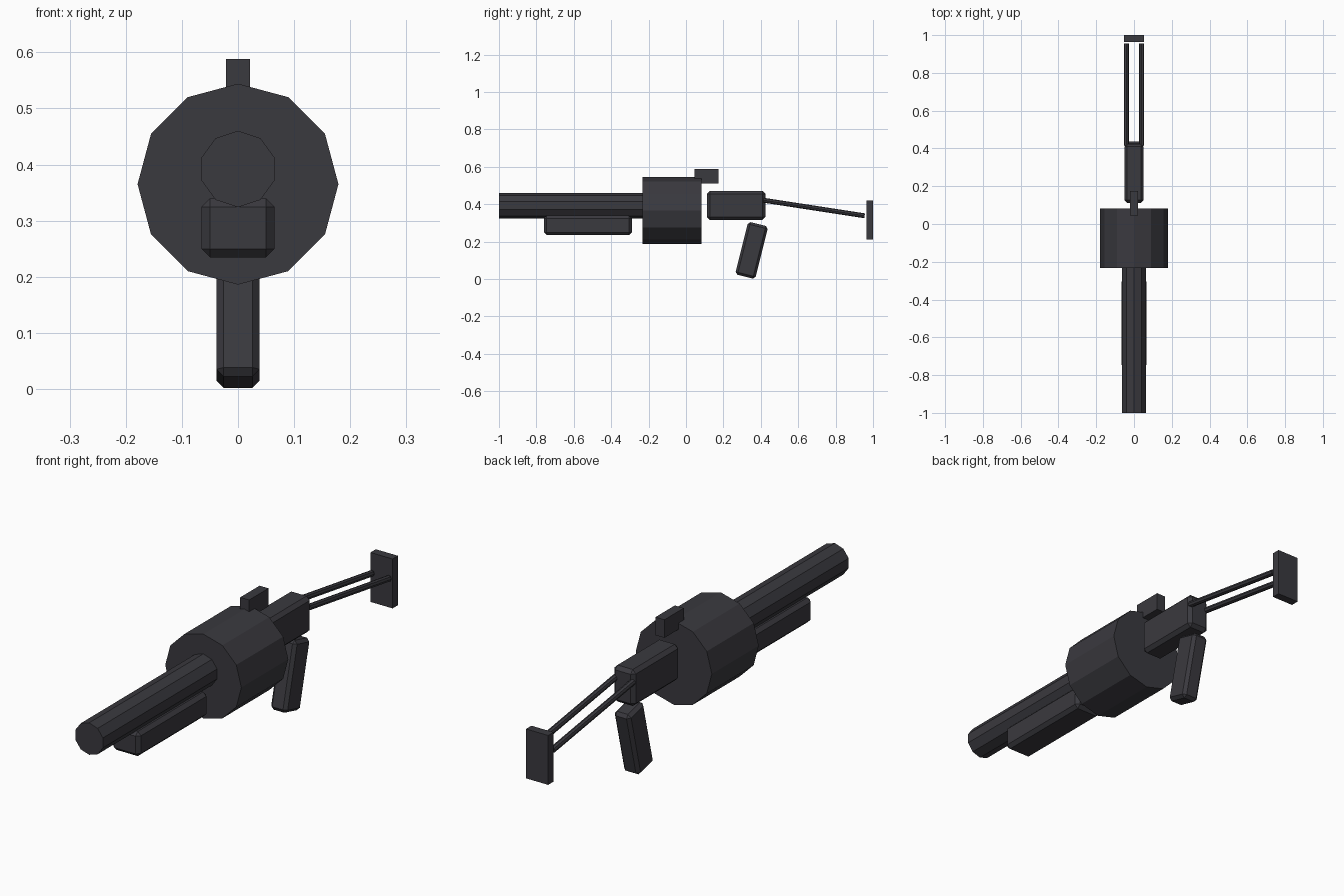
import bpy
import bmesh
import math
from mathutils import Matrix, Vector

cube = bpy.data.objects.get("Cube")
if cube:
    bpy.data.objects.remove(cube, do_unlink=True)

# One dark metal colour for the whole model
gunmetal = bpy.data.materials.new("dark_gunmetal")
gunmetal.use_nodes = True
colour = (0.042, 0.041, 0.049, 1)
gunmetal.diffuse_color = colour
gunmetal.node_tree.nodes["Principled BSDF"].inputs["Base Color"].default_value = colour


def finish(name, bm):
    mesh = bpy.data.meshes.new(name)
    bm.to_mesh(mesh)
    bm.free()
    mesh.materials.append(gunmetal)
    obj = bpy.data.objects.new(name, mesh)
    bpy.context.collection.objects.link(obj)
    return obj


def box(name, centre, size, bevel=0, tilt=0):
    """Box with optional chamfered edges, tilted about x in degrees."""
    bm = bmesh.new()
    bmesh.ops.create_cube(bm, size=1, matrix=Matrix.Diagonal((*size, 1)))
    obj = finish(name, bm)
    obj.location = centre
    obj.rotation_euler.x = math.radians(tilt)
    if bevel:
        mod = obj.modifiers.new("chamfer", "BEVEL")
        mod.width = bevel
        mod.segments = 1
    return obj


def tube(name, start, end, radius, sides):
    """Flat-sided cylinder between two points, with a corner line on top."""
    start, end = Vector(start), Vector(end)
    axis = end - start
    bm = bmesh.new()
    bmesh.ops.create_cone(bm, cap_ends=True, segments=sides,
                          radius1=radius, radius2=radius, depth=axis.length)
    obj = finish(name, bm)
    obj.location = (start + end) / 2
    obj.rotation_euler.x = math.pi / 2 + math.atan2(axis.z, axis.y) + math.pi
    obj.rotation_euler.x = math.pi / 2 - math.atan2(axis.z, -axis.y) if axis.y < 0 \
        else math.atan2(-axis.y, axis.z)
    return obj


# Barrel and drum
tube("barrel", (0, -0.2, 0.392), (0, -1, 0.392), 0.068, 10)
tube("drum", (0, 0.082, 0.365), (0, -0.233, 0.365), 0.179, 12)

# Chamfered body parts
box("fore_grip", (0, -0.525, 0.287), (0.13, 0.47, 0.105), 0.015)
box("receiver", (0, 0.268, 0.393), (0.102, 0.312, 0.155), 0.015)
box("pistol_grip", (0, 0.351, 0.153), (0.077, 0.11, 0.29), 0.013, -14)

# Rear sight
box("rear_sight", (0, 0.11, 0.55), (0.042, 0.13, 0.077))

# Skeleton stock: two rods and a butt plate
for side, x in (("left", 0.04), ("right", -0.04)):
    tube(f"{side}_stock_rod", (x, 0.415, 0.421), (x, 0.955, 0.338), 0.013, 8)
box("butt_plate", (0, 0.982, 0.315), (0.104, 0.036, 0.21))
